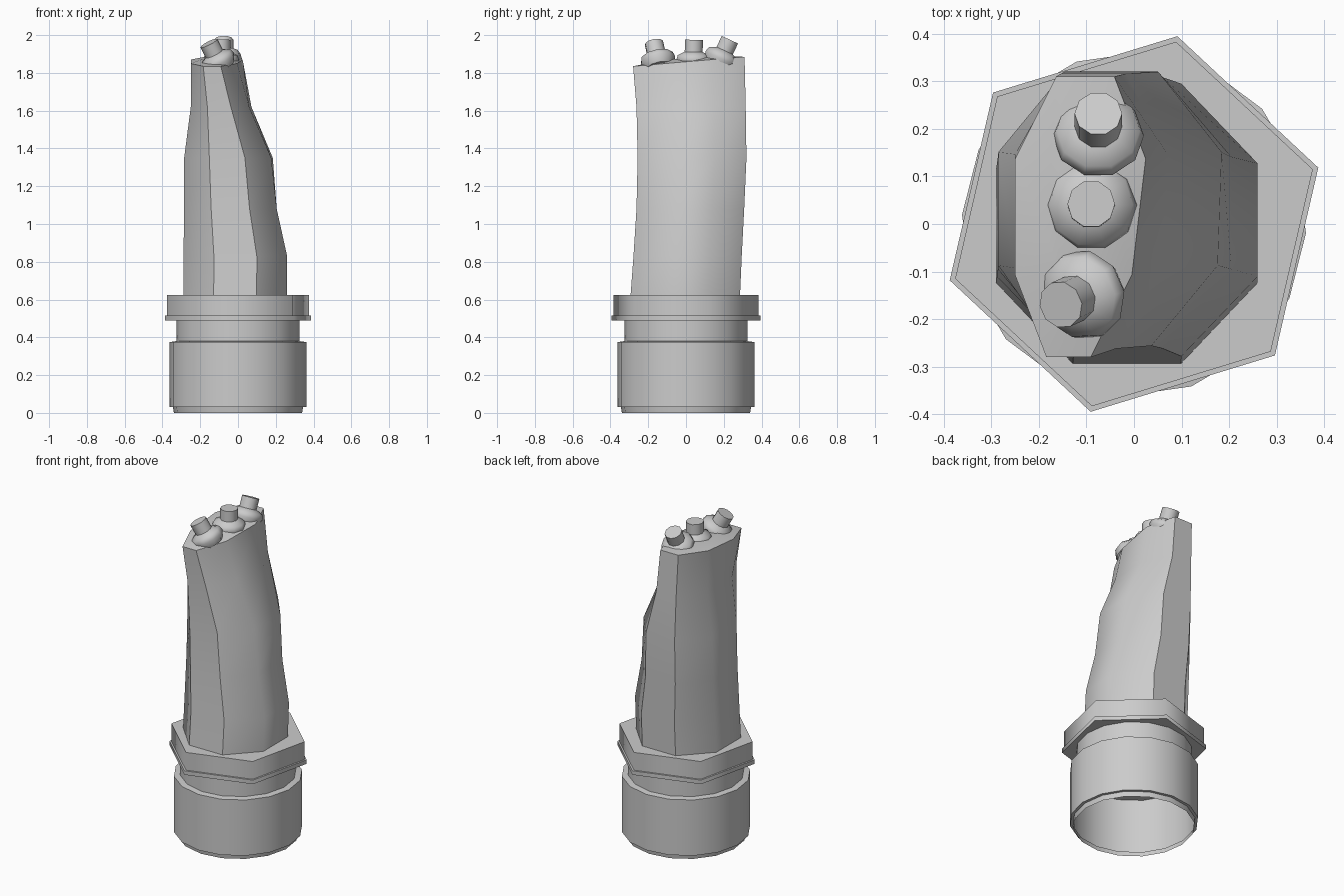
import bpy, bmesh
from math import cos, sin, pi, radians
from mathutils import Vector

cube = bpy.data.objects.get("Cube")
if cube:
    bpy.data.objects.remove(cube)

grey = bpy.data.materials.new("plain_grey")
grey.use_nodes = True
grey.diffuse_color = (0.6, 0.6, 0.6, 1)
grey.node_tree.nodes["Principled BSDF"].inputs["Base Color"].default_value = (0.6, 0.6, 0.6, 1)


def loft(name, rings, cap_bottom, cap_top, angle):
    """Skin a stack of equal rings, optionally closing the ends."""
    bm = bmesh.new()
    loops = [[bm.verts.new(p) for p in ring] for ring in rings]
    n = len(loops[0])
    for low, high in zip(loops, loops[1:]):
        for i in range(n):
            j = (i + 1) % n
            bm.faces.new((low[i], low[j], high[j], high[i]))
    if cap_bottom:
        bm.faces.new(loops[0][::-1])
    if cap_top:
        bm.faces.new(loops[-1])
    mesh = bpy.data.meshes.new(name)
    bm.to_mesh(mesh)
    bm.free()
    mesh.materials.append(grey)
    ob = bpy.data.objects.new(name, mesh)
    bpy.context.collection.objects.link(ob)
    bpy.ops.object.select_all(action='DESELECT')
    ob.select_set(True)
    bpy.context.view_layer.objects.active = ob
    bpy.ops.object.shade_smooth_by_angle(angle=radians(angle))
    return ob


def lathe(name, profile, sides, turn, cap_bottom, cap_top, angle):
    """Revolve (radius, height) pairs around z."""
    rings = []
    for r, z in profile:
        steps = [radians(turn) + 2 * pi * i / sides for i in range(sides)]
        rings.append([(r * cos(a), r * sin(a), z) for a in steps])
    return loft(name, rings, cap_bottom, cap_top, angle)


# Open threaded base with a bottom lip and narrower neck
lathe("base_collar", [(0.34, 0), (0.345, 0.03), (0.362, 0.03), (0.362, 0.375),
                      (0.327, 0.38), (0.327, 0.5)], 16, -3, False, False, 40)

# Hexagonal washer and nut
lathe("hex_washer", [(0.405, 0.49), (0.405, 0.515)], 6, 17, True, True, 70)
lathe("hex_nut", [(0.393, 0.515), (0.393, 0.625)], 6, 17, False, True, 70)

# Leaning eight-sided sleeve: height, x range, y range, front narrowing
levels = [
    (0.60, -0.29, 0.26, -0.295, 0.285, 0),
    (0.83, -0.288, 0.26, -0.278, 0.295, 0),
    (1.08, -0.286, 0.205, -0.262, 0.308, 0),
    (1.35, -0.285, 0.19, -0.256, 0.32, 0.02),
    (1.62, -0.25, 0.08, -0.262, 0.316, 0.03),
    (1.86, -0.25, 0.045, -0.28, 0.31, 0.07),
]
rings = []
for z, x0, x1, y0, y1, narrow in levels:
    ring = []
    for i in range(8):
        a = pi / 8 + i * pi / 4
        u = 0.5 + 0.5 * cos(a) / cos(pi / 8)
        v = 0.5 + 0.5 * sin(a) / cos(pi / 8)
        x = x0 + u * (x1 - x0 - narrow * (1 - v))
        y = y0 + v * (y1 - y0)
        slope = 0.05 * (v - 0.5) if z == levels[-1][0] else 0
        ring.append((x, y, z + slope))
    rings.append(ring)
# Slightly raised end cap
top = rings[-1]
middle = sum((Vector(p) for p in top), Vector()) / 8
rings.append([middle.lerp(Vector(p), 0.45) + Vector((0, 0, 0.02)) for p in top])
loft("sleeve", rings, False, True, 46)

# Three rounded terminals with stub ends, each along its own axis
terminals = [
    ("front_terminal", (-0.11, -0.15, 1.87), (-0.45, -0.2, 0.9)),
    ("middle_terminal", (-0.09, 0.04, 1.875), (0, 0.02, 1)),
    ("back_terminal", (-0.075, 0.19, 1.885), (0, 0.42, 0.9)),
]
knob = [(0.075, -0.05), (0.096, -0.01), (0.088, 0.018), (0.05, 0.036), (0.05, 0.1)]
for name, place, axis in terminals:
    ob = lathe(name, knob, 10, 0, True, True, 50)
    ob.location = place
    ob.rotation_euler = Vector(axis).to_track_quat('Z', 'Y').to_euler()
